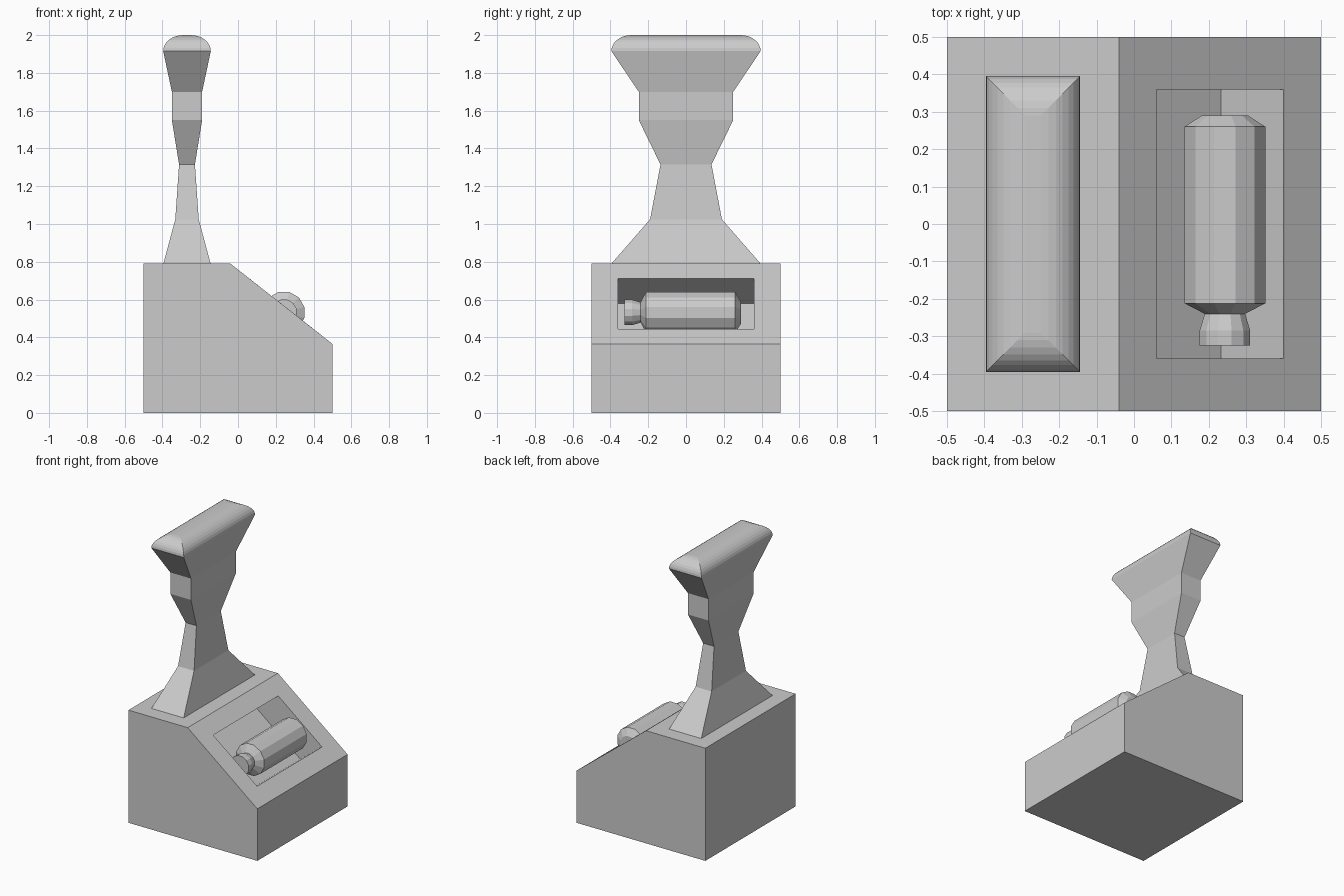
import bpy, bmesh
from math import sin, cos, pi
from mathutils import Vector

cube = bpy.data.objects.get("Cube")
if cube:
    bpy.data.objects.remove(cube, do_unlink=True)

GREY = (0.6, 0.6, 0.6, 1)
grey = bpy.data.materials.new("plain_grey")
grey.use_nodes = True
grey.diffuse_color = GREY
grey.node_tree.nodes["Principled BSDF"].inputs["Base Color"].default_value = GREY


def add_object(name, bm):
    bmesh.ops.recalc_face_normals(bm, faces=bm.faces)
    mesh = bpy.data.meshes.new(name)
    bm.to_mesh(mesh)
    bm.free()
    mesh.materials.append(grey)
    obj = bpy.data.objects.new(name, mesh)
    bpy.context.collection.objects.link(obj)
    return obj


def loft(name, rings):
    """Skin a list of closed point rings and cap both ends."""
    bm = bmesh.new()
    loops = [[bm.verts.new(p) for p in ring] for ring in rings]
    n = len(loops[0])
    for a, b in zip(loops, loops[1:]):
        for i in range(n):
            j = (i + 1) % n
            bm.faces.new((a[i], a[j], b[j], b[i]))
    bm.faces.new(loops[0])
    bm.faces.new(loops[-1])
    return add_object(name, bm)


# Base: wedge-topped block, extruded from its side profile
profile = [(-0.5, 0), (0.5, 0), (0.5, 0.365), (-0.04, 0.79), (-0.5, 0.79)]
bm = bmesh.new()
front = bm.faces.new([bm.verts.new((x, -0.5, z)) for x, z in profile])
side = bmesh.ops.extrude_face_region(bm, geom=[front], use_keep_orig=True)
bmesh.ops.translate(bm, vec=(0, 1, 0),
                    verts=[v for v in side["geom"] if isinstance(v, bmesh.types.BMVert)])
bmesh.ops.recalc_face_normals(bm, faces=bm.faces)

# Slanted recess: inset the slope and push its floor inward
slope = next(f for f in bm.faces if f.normal.x > 0.3 and f.normal.z > 0.3)
bmesh.ops.inset_individual(bm, faces=[slope], thickness=0.13)
for v in slope.verts:
    high = v.co.x < 0.23
    v.co = Vector((0.06 if high else 0.40, 0.36 if v.co.y > 0 else -0.36,
                   0.711 if high else 0.444))
floor = bmesh.ops.extrude_discrete_faces(bm, faces=[slope])["faces"][0]
bmesh.ops.translate(bm, vec=(-0.168, 0, -0.131), verts=floor.verts)
add_object("base", bm)

# Cup: rectangular column that pinches, flares and ends in a rounded top
sections = [(0.79, 0.125, 0.395), (1.025, 0.062, 0.19), (1.315, 0.042, 0.135),
            (1.55, 0.08, 0.25), (1.70, 0.08, 0.25), (1.915, 0.126, 0.395)]
STEPS = 8
for k in range(1, STEPS + 1):
    a = k / STEPS * pi / 2
    inset = 0.105 * (1 - cos(a))
    sections.append((1.915 + 0.085 * sin(a), 0.126 - inset, 0.395 - inset))
loft("cup", [[(-0.27 + sx * hx, sy * hy, z)
              for sx, sy in ((-1, -1), (1, -1), (1, 1), (-1, 1))]
             for z, hx, hy in sections])

# Bottle: twelve-sided, lying in the recess with its neck to the front
SIDES = 12
stations = [(-0.325, 0.07), (-0.285, 0.07), (-0.24, 0.056),
            (-0.212, 0.112), (0.26, 0.112), (0.29, 0.064)]
loft("bottle", [[(0.243 + r * cos((i + 0.5) * 2 * pi / SIDES), y,
                  0.532 + r * sin((i + 0.5) * 2 * pi / SIDES))
                 for i in range(SIDES)] for y, r in stations])
